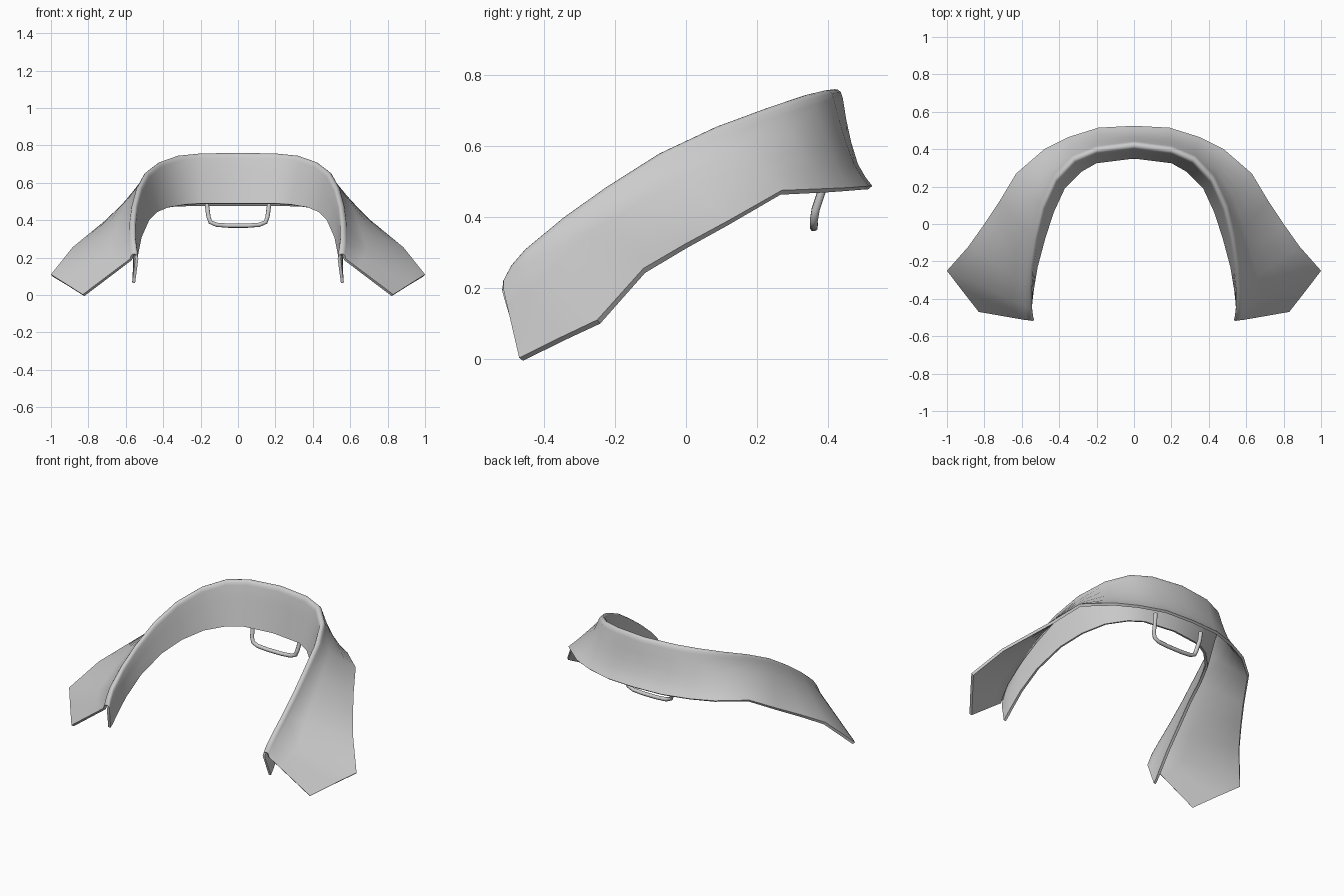
import bpy
from mathutils import Vector as V

if "Cube" in bpy.data.objects:
    bpy.data.objects.remove(bpy.data.objects["Cube"])

# Right-half stations from centre back to front tip: stand bottom, fold crest, leaf edge
STATIONS = [
    ((0, .35, .49), (0, .42, .76), (0, .525, .487)),
    ((.20, .325, .49), (.20, .395, .757), (.19, .515, .487)),
    ((.28, .28, .485), (.32, .345, .745), (.35, .465, .483)),
    ((.37, .19, .47), (.42, .24, .71), (.48, .40, .48)),
    ((.43, .06, .445), (.49, .09, .655), (.63, .27, .475)),
    ((.475, -.08, .40), (.53, -.07, .58), (.72, .12, .39)),
    ((.515, -.23, .31), (.555, -.22, .485), (.80, .0, .325)),
    ((.535, -.35, .21), (.565, -.34, .40), (.885, -.12, .255)),
    ((.545, -.43, .12), (.565, -.45, .31), (1.0, -.25, .11)),
    ((.548, -.455, .09), (.56, -.49, .265), (.92, -.355, .06)),
    ((.55, -.48, .065), (.555, -.515, .22), (.83, -.47, .003)),
]
R = .022  # fold radius


def profile(i, station):
    """Cross-section: up the stand, over the rounded fold, down the leaf."""
    b, f, e = map(V, station)
    out = V((e.x - b.x, e.y - b.y, 0)).normalized()
    drop = lambda side, down: f + out * R * side - V((0, 0, R * down))
    inner, outer = drop(-1, 1.2), drop(1, 1.2)
    flare = out * -.018 * max(0, 1 - i / 6)
    pts = [b.lerp(inner, t) for t in (0, .33, .67, 1)]
    pts += [drop(-.75, .4), drop(-.38, .08), f, drop(.38, .08), drop(.75, .4), outer]
    for t, k in ((.25, .6), (.5, 1), (.75, 1.1), (.9, .6), (1, 0)):
        pts.append(outer.lerp(e, t) + flare * k)
    return pts


# Folded collar sheet: stand and leaf in one piece
right = [profile(i, s) for i, s in enumerate(STATIONS)]
left = [[V((-p.x, p.y, p.z)) for p in row] for row in right[:0:-1]]
rows = left + right
n = len(rows[0])
verts = [p for row in rows for p in row]
faces = [(i * n + j, (i + 1) * n + j, (i + 1) * n + j + 1, i * n + j + 1)
         for i in range(len(rows) - 1) for j in range(n - 1)]
mesh = bpy.data.meshes.new("collar")
mesh.from_pydata(verts, [], faces)
collar = bpy.data.objects.new("collar", mesh)
bpy.context.collection.objects.link(collar)
mesh.shade_smooth()

# Cloth thickness, kept inside the fold
cloth = collar.modifiers.new("cloth", 'SOLIDIFY')
cloth.thickness = .016
cloth.offset = -1
bpy.context.view_layer.objects.active = collar
collar.select_set(True)
bpy.ops.object.modifier_apply(modifier="cloth")
bpy.ops.object.shade_smooth_by_angle(angle=1.0)

# Hanging loop under the back of the collar
half = [(.168, .392, .53), (.166, .385, .48), (.158, .365, .42),
        (.148, .36, .39), (.115, .36, .376), (.05, .36, .371)]
path = [(-x, y, z) for x, y, z in half] + half[::-1]
curve = bpy.data.curves.new("hanging_loop", 'CURVE')
curve.dimensions = '3D'
curve.bevel_depth = .012
curve.bevel_resolution = 2
curve.use_fill_caps = True
spline = curve.splines.new('POLY')
spline.points.add(len(path) - 1)
for point, co in zip(spline.points, path):
    point.co = (*co, 1)
spline.use_smooth = True
loop = bpy.data.objects.new("hanging_loop", curve)
bpy.context.collection.objects.link(loop)
